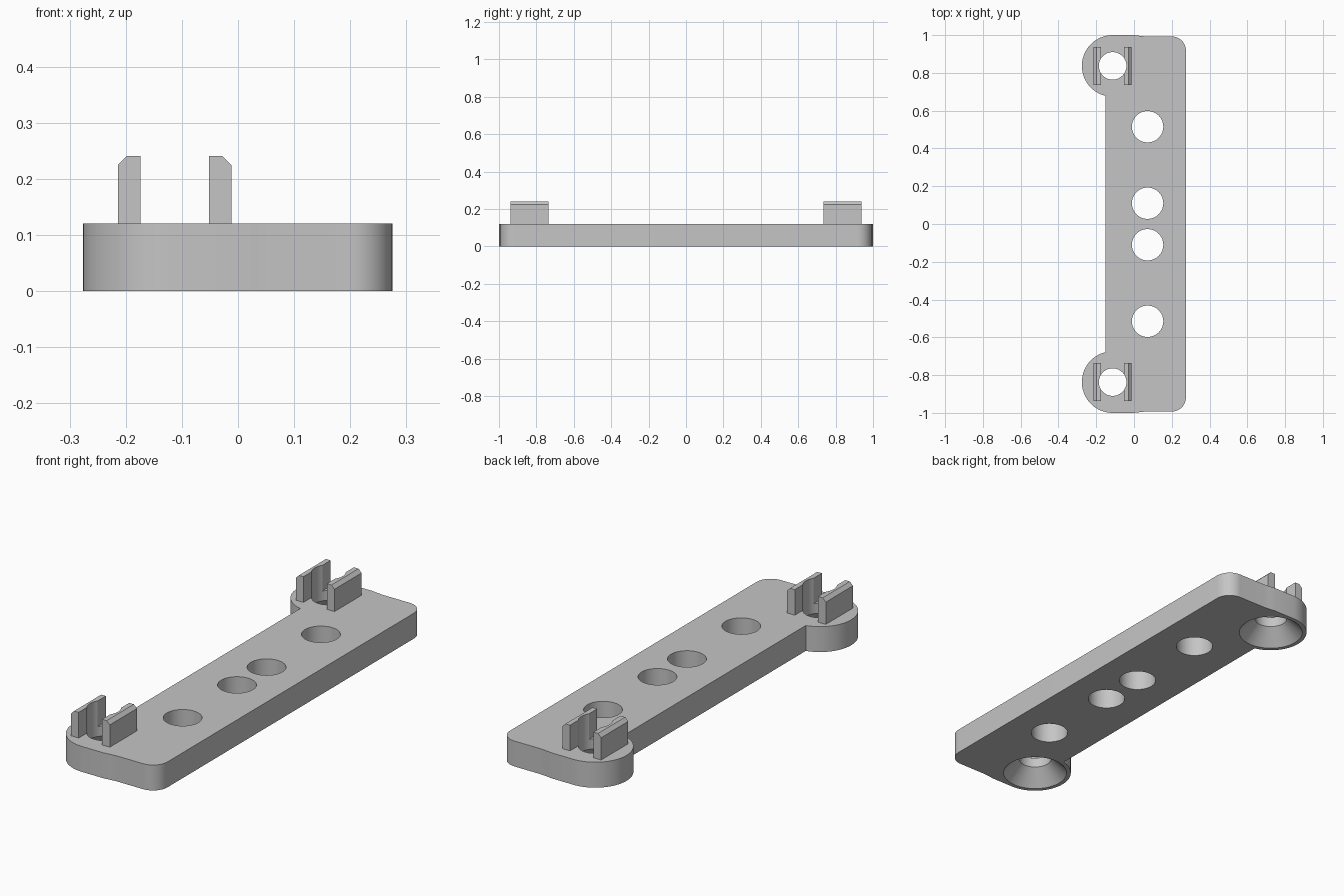
import bpy, bmesh
from math import sin, cos, pi, radians
from mathutils import Vector

cube = bpy.data.objects.get("Cube")
if cube:
    bpy.data.objects.remove(cube, do_unlink=True)

grey = bpy.data.materials.new("light grey plastic")
grey.use_nodes = True
COLOUR = (0.56, 0.56, 0.56, 1)
grey.diffuse_color = COLOUR
grey.node_tree.nodes["Principled BSDF"].inputs["Base Color"].default_value = COLOUR

THICK = 0.12                       # plate thickness
EAR_X, EAR_Y, EAR_R = -0.113, 0.837, 0.163
LEFT, RIGHT, END, CORNER = -0.15, 0.275, 0.993, 0.075


def make_object(name, bm):
    bmesh.ops.recalc_face_normals(bm, faces=bm.faces)
    mesh = bpy.data.meshes.new(name)
    bm.to_mesh(mesh)
    bm.free()
    mesh.materials.append(grey)
    obj = bpy.data.objects.new(name, mesh)
    bpy.context.collection.objects.link(obj)
    return obj


def prism(name, points, direction):
    bm = bmesh.new()
    face = bm.faces.new([bm.verts.new(p) for p in points])
    grown = bmesh.ops.extrude_face_region(bm, geom=[face])["geom"]
    bmesh.ops.translate(bm, vec=direction,
                        verts=[v for v in grown if isinstance(v, bmesh.types.BMVert)])
    return make_object(name, bm)


def arc(cx, cy, r, start, end, steps):
    angles = [radians(start + (end - start) * i / steps) for i in range(steps + 1)]
    return [(cx + r * cos(a), cy + r * sin(a)) for a in angles]


def add_lathe(bm, x, y, profile, steps=64):
    """Closed solid of revolution from (radius, height) pairs."""
    rings = [[bm.verts.new((x + r * cos(2 * pi * i / steps),
                            y + r * sin(2 * pi * i / steps), z))
              for i in range(steps)] for r, z in profile]
    for low, high in zip(rings, rings[1:]):
        for i in range(steps):
            j = (i + 1) % steps
            bm.faces.new((low[i], low[j], high[j], high[i]))
    bm.faces.new(rings[0])
    bm.faces.new(rings[-1])


# Plate outline: rounded corner, gentle step, then the round ear; mirrored in y
half = arc(RIGHT - CORNER, END - CORNER, CORNER, 0, 90, 12)
half += [(0.06, END), (0.03, END + 0.003), (0.0, EAR_Y + EAR_R)]
half += arc(EAR_X, EAR_Y, EAR_R, 90, 257, 40)
half.append((LEFT, EAR_Y - (EAR_R ** 2 - (LEFT - EAR_X) ** 2) ** 0.5))
outline = half + [(x, -y) for x, y in reversed(half)]
parts = [prism("base_plate", [(x, y, 0) for x, y in outline], Vector((0, 0, THICK)))]

# Clip blades: pairs with the outer top edge chamfered
for end, sy in (("back", 1), ("front", -1)):
    for side, sx in (("right", -1), ("left", 1)):
        inner, outer, top, c = 0.061, 0.101, 0.241, 0.016
        section = [(inner, THICK), (outer, THICK), (outer, top - c),
                   (outer - c, top), (inner, top)]
        points = [(EAR_X + sx * x, sy * EAR_Y - 0.101, z) for x, z in section]
        parts.append(prism(f"{end}_{side}_clip_blade", points, Vector((0, 0.202, 0))))

# Cutter: plain holes along the plate and countersunk holes in the ears
bm = bmesh.new()
for y in (0.515, 0.11):
    for s in (1, -1):
        add_lathe(bm, 0.072, s * y, [(0.083, -0.1), (0.083, 0.3)])
for s in (1, -1):
    add_lathe(bm, EAR_X, s * EAR_Y,
              [(0.146, -0.002), (0.073, 0.073), (0.073, 0.3)])
cutter = make_object("hole_cutter", bm)
cutter.hide_render = True

# Cut every part, bake the result and shade it
for obj in parts:
    mod = obj.modifiers.new("holes", "BOOLEAN")
    mod.operation = "DIFFERENCE"
    mod.solver = "EXACT"
    mod.object = cutter
bpy.context.view_layer.update()
graph = bpy.context.evaluated_depsgraph_get()
baked = [bpy.data.meshes.new_from_object(o.evaluated_get(graph)) for o in parts]
for obj, mesh in zip(parts, baked):
    obj.modifiers.clear()
    obj.data = mesh
bpy.data.objects.remove(cutter, do_unlink=True)

bpy.ops.object.select_all(action="DESELECT")
for obj in parts:
    obj.select_set(True)
bpy.context.view_layer.objects.active = parts[0]
bpy.ops.object.shade_smooth_by_angle(angle=radians(30))
